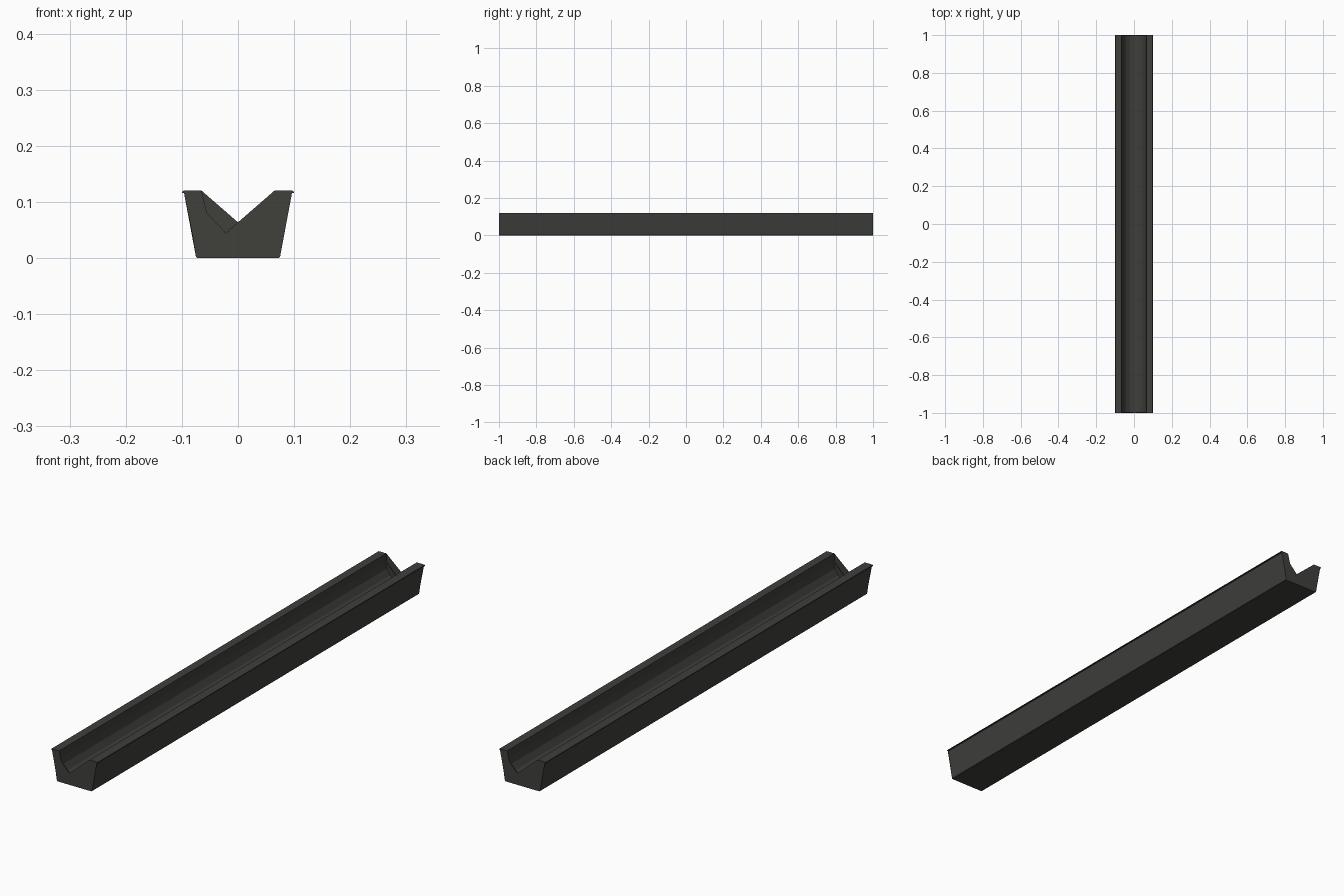
import bpy, bmesh, math

if "Cube" in bpy.data.objects:
    bpy.data.objects.remove(bpy.data.objects["Cube"])

mat = bpy.data.materials.new("dark_composite")
mat.diffuse_color = (0.05, 0.05, 0.045, 1)
mat.use_nodes = True
mat.node_tree.nodes["Principled BSDF"].inputs["Base Color"].default_value = mat.diffuse_color

LENGTH, CAP = 2.0, 0.004
R, RIM_Z, FLOOR_Z, SPRING_Z = 0.065, 0.12, 0.022, 0.09


def mirrored(half):
    """Close a right-hand half profile by mirroring it across x = 0."""
    return half + [(-x, z) for x, z in reversed(half) if abs(x) > 1e-6]


def extrude(name, profile, y0, y1):
    bm = bmesh.new()
    front = [bm.verts.new((x, y0, z)) for x, z in profile]
    back = [bm.verts.new((x, y1, z)) for x, z in profile]
    n = len(profile)
    for i in range(n):
        j = (i + 1) % n
        bm.faces.new((front[i], front[j], back[j], back[i]))
    caps = [bm.faces.new(front[::-1]), bm.faces.new(back)]
    bmesh.ops.triangulate(bm, faces=caps)
    bmesh.ops.recalc_face_normals(bm, faces=bm.faces)
    me = bpy.data.meshes.new(name)
    bm.to_mesh(me)
    bm.free()
    me.materials.append(mat)
    ob = bpy.data.objects.new(name, me)
    bpy.context.collection.objects.link(ob)
    return ob


# Outer right side: chamfered foot, leaning wall, overhanging lip
outer = [(0.073, 0), (0.075, 0.002), (0.093, 0.116),
         (0.100, 0.116), (0.099, 0.119), (0.097, RIM_Z), (R, RIM_Z)]

# Long trough with a rounded gutter
steps = 4
gutter = []
for i in range(steps + 1):
    a = math.pi / 2 * i / steps
    gutter.append((R * math.cos(a) if i < steps else 0.0,
                   SPRING_Z - (SPRING_Z - FLOOR_Z) * math.sin(a)))
extrude("channel_body", mirrored(outer + gutter), -LENGTH / 2, LENGTH / 2)

# Thin end plates filling the gutter corners, leaving a V opening
corner = gutter[:]
for end, y in (("front", -LENGTH / 2), ("back", LENGTH / 2 - CAP)):
    for side, s in (("left", -1), ("right", 1)):
        extrude(f"{end}_{side}_end_plate", [(s * x, z) for x, z in corner], y, y + CAP)
